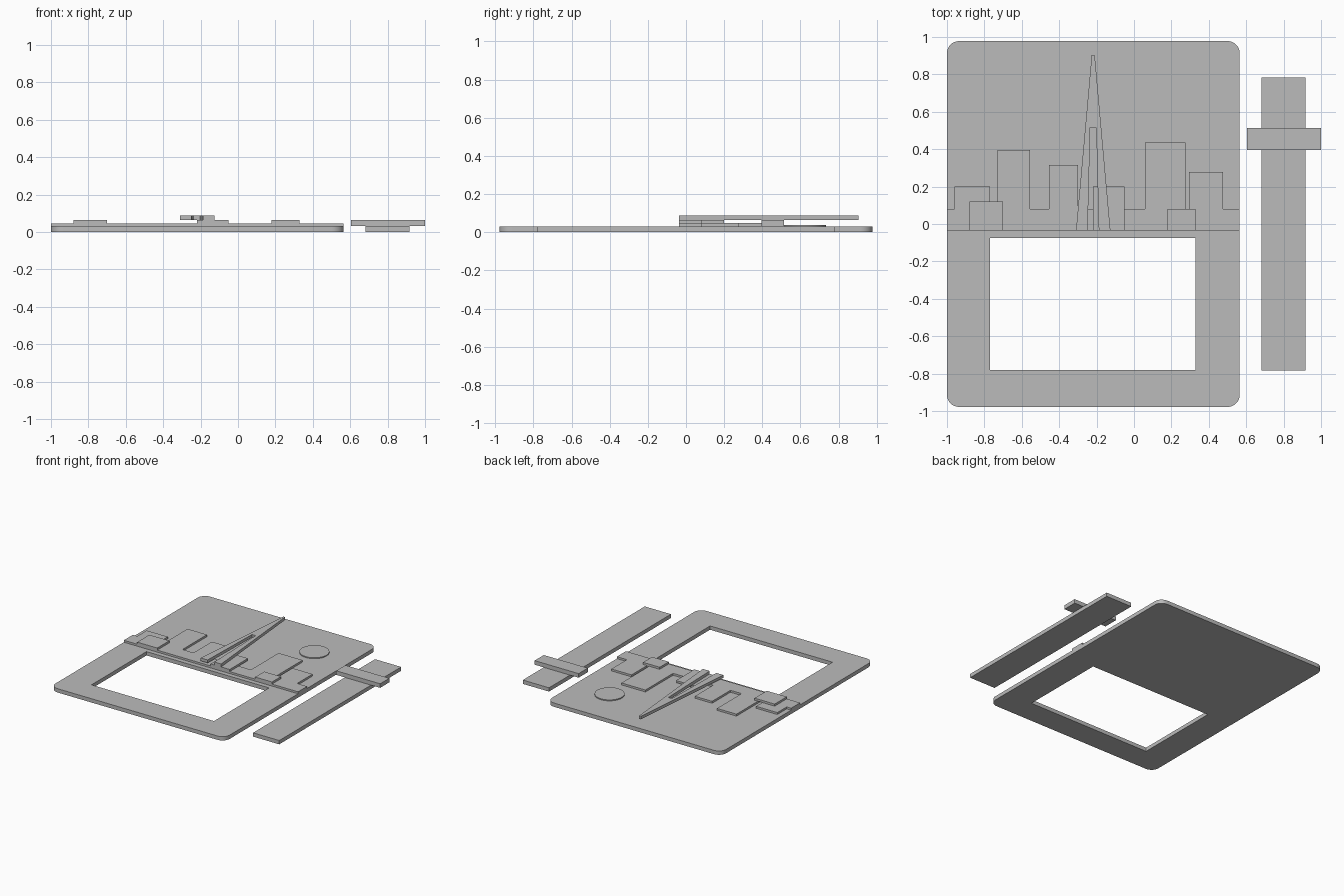
import bpy
import bmesh
from math import cos, sin, pi

cube = bpy.data.objects.get("Cube")
if cube:
    bpy.data.objects.remove(cube, do_unlink=True)

# One plain grey for every part
grey = bpy.data.materials.new("plain_grey")
grey.use_nodes = True
grey.diffuse_color = (0.5, 0.5, 0.5, 1)
grey.node_tree.nodes["Principled BSDF"].inputs["Base Color"].default_value = (0.5, 0.5, 0.5, 1)

# Heights of the stacked layers
PLATE, SKYLINE, FRONT, TOWER = 0.031, 0.047, 0.064, 0.088
GROUND = -0.036


def rect(x0, x1, y0, y1):
    return [(x0, y0), (x1, y0), (x1, y1), (x0, y1)]


def arc(cx, cy, r, start, sweep, steps):
    return [(cx + r * cos(start + sweep * i / steps),
             cy + r * sin(start + sweep * i / steps)) for i in range(steps + 1)]


def rounded_rect(x0, x1, y0, y1, r):
    centres = rect(x0 + r, x1 - r, y0 + r, y1 - r)
    pts = []
    for i, (cx, cy) in enumerate(centres):
        pts += arc(cx, cy, r, pi + i * pi / 2, pi / 2, 8)
    return pts


def slab(name, z0, z1, outline, hole=None, smooth=False):
    """Flat sheet filled between the outline and the hole, thickened upward."""
    bm = bmesh.new()
    edges = []
    for loop in filter(None, (outline, hole)):
        verts = [bm.verts.new((x, y, z0)) for x, y in loop]
        edges += [bm.edges.new((v, verts[i - 1])) for i, v in enumerate(verts)]
    bmesh.ops.triangle_fill(bm, edges=edges, use_beauty=True, normal=(0, 0, 1))
    bm.normal_update()
    for f in bm.faces:
        if f.normal.z < 0:
            f.normal_flip()
    mesh = bpy.data.meshes.new(name)
    bm.to_mesh(mesh)
    bm.free()
    mesh.materials.append(grey)
    obj = bpy.data.objects.new(name, mesh)
    bpy.context.collection.objects.link(obj)
    thick = obj.modifiers.new("thickness", "SOLIDIFY")
    thick.thickness, thick.offset = z1 - z0, 1

    # Apply the thickness
    bpy.ops.object.select_all(action="DESELECT")
    obj.select_set(True)
    bpy.context.view_layer.objects.active = obj
    bpy.ops.object.modifier_apply(modifier=thick.name)
    if smooth:
        bpy.ops.object.shade_smooth_by_angle(angle=pi / 6)
    return obj


# Backing plate with its rectangular window
slab("backing_plate", 0, PLATE, rounded_rect(-1, 0.565, -0.978, 0.978, 0.065),
     hole=rect(-0.77, 0.33, -0.78, -0.074), smooth=True)

# Rear skyline: low strip rising into (left, right, top) buildings
buildings = [(-0.96, -0.77, 0.2), (-0.73, -0.555, 0.395), (-0.455, -0.3, 0.315),
             (0.06, 0.275, 0.435), (0.295, 0.475, 0.278)]
low = 0.08
skyline = [(0.565, GROUND), (0.565, low)]
for x0, x1, top in reversed(buildings):
    skyline += [(x1, low), (x1, top), (x0, top), (x0, low)]
skyline += [(-1, low), (-1, GROUND)]
slab("rear_skyline", PLATE, SKYLINE, skyline)

# Front row of buildings
for name, x0, x1, top in [("left", -0.88, -0.7, 0.12), ("middle", -0.22, -0.05, 0.2),
                          ("right", 0.18, 0.33, 0.08)]:
    slab("front_building_" + name, SKYLINE, FRONT, rect(x0, x1, GROUND, top))

# Tapered tower with a slot open at its foot, mirrored about its own axis
axis = -0.218
half = [(0.03, GROUND), (0.092, GROUND), (0.008, 0.903)]
slot_top = (0.016, 0.515)
right = [slot_top] + half
tower = [(axis + x, y) for x, y in right] + [(axis - x, y) for x, y in reversed(right)]
slab("spire_tower", FRONT, TOWER, tower)

# Round disc in the sky
slab("moon_disc", PLATE, 0.039, arc(0.25, 0.623, 0.11, 0, 2 * pi, 48)[:-1], smooth=True)

# Separate support strip and its crossbar
slab("support_strip", 0, PLATE, rect(0.683, 0.918, -0.782, 0.782))
slab("support_crossbar", PLATE, FRONT, rect(0.605, 1, 0.395, 0.513))
